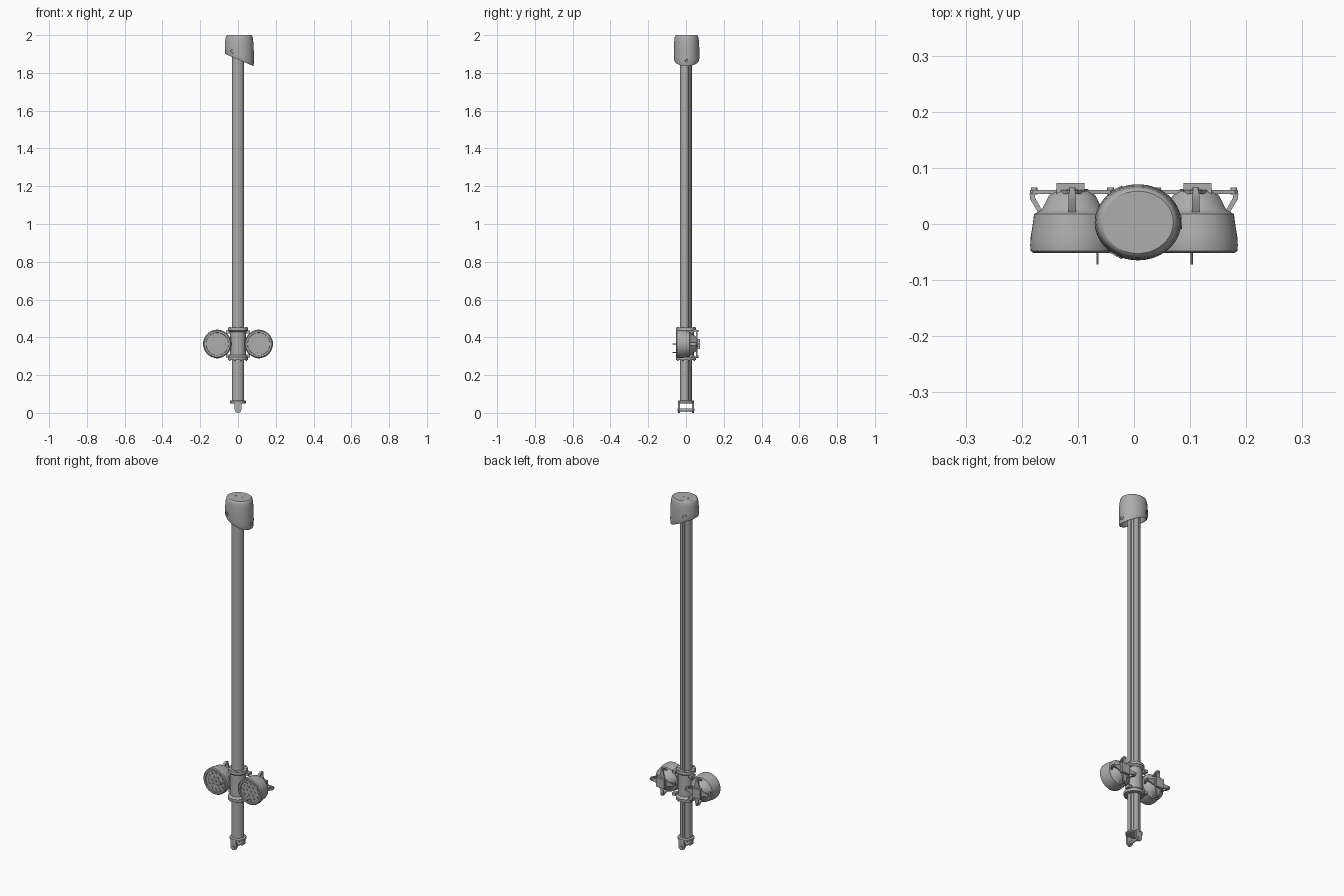
import bpy, bmesh, math
from mathutils import Matrix, Vector

cube = bpy.data.objects.get("Cube")
if cube:
    bpy.data.objects.remove(cube, do_unlink=True)

grey = bpy.data.materials.new("plain_grey")
grey.use_nodes = True
grey.diffuse_color = (0.42, 0.42, 0.42, 1)
grey.node_tree.nodes["Principled BSDF"].inputs["Base Color"].default_value = (0.42, 0.42, 0.42, 1)

T = Matrix.Translation
ALONG_Y = Matrix.Rotation(-math.pi / 2, 4, 'X')   # local z becomes +y
UPRIGHT = Matrix.Rotation(math.pi / 2, 4, 'X')    # local xy plane becomes xz
ID = Matrix.Identity(4)


def finish(name, bm, matrix):
    bmesh.ops.transform(bm, matrix=matrix, verts=bm.verts)
    bmesh.ops.recalc_face_normals(bm, faces=bm.faces)
    mesh = bpy.data.meshes.new(name)
    bm.to_mesh(mesh)
    bm.free()
    mesh.shade_smooth()
    mesh.set_sharp_from_angle(angle=math.radians(32))
    mesh.materials.append(grey)
    obj = bpy.data.objects.new(name, mesh)
    bpy.context.collection.objects.link(obj)
    return obj


def lathe(name, profile, matrix=ID, sides=32, squash=1.0):
    """Rings of (radius, height) joined along local z, closed at both ends."""
    bm = bmesh.new()
    rings = []
    for r, h in profile:
        angles = [2 * math.pi * i / sides for i in range(sides)]
        rings.append([bm.verts.new((r * math.cos(a), r * squash * math.sin(a), h)) for a in angles])
    for low, high in zip(rings, rings[1:]):
        for i in range(sides):
            j = (i + 1) % sides
            bm.faces.new((low[i], low[j], high[j], high[i]))
    bm.faces.new(rings[0][::-1])
    bm.faces.new(rings[-1])
    return finish(name, bm, matrix)


def prism(name, points, depth, matrix=ID):
    """Outline in local xy, extruded evenly along local z."""
    bm = bmesh.new()
    face = bm.faces.new([bm.verts.new((x, y, -depth / 2)) for x, y in points])
    top = bmesh.ops.extrude_face_region(bm, geom=[face])["geom"]
    moved = [v for v in top if isinstance(v, bmesh.types.BMVert)]
    bmesh.ops.translate(bm, vec=(0, 0, depth), verts=moved)
    return finish(name, bm, matrix)


def box(name, centre, size):
    x, y = size[0] / 2, size[1] / 2
    return prism(name, [(-x, -y), (x, -y), (x, y), (-x, y)], size[2], T(centre))


def disc(name, radius, depth, matrix, sides=16):
    return lathe(name, [(radius, 0), (radius, depth)], matrix, sides)


# Pole with two shallow lengthwise grooves
outline = []
for i in range(72):
    deg = i * 5
    r = 0.029 if 25 <= deg <= 45 or 95 <= deg <= 110 else 0.033
    a = math.radians(deg)
    outline.append((r * math.cos(a), r * math.sin(a)))
prism("pole", outline, 1.87, T((0, 0, 0.995)))

# Oval cap, its lower rim slanting down towards +x
def rim_height(x):
    return 1.835 + 0.43 * (0.084 - x)

cap = lathe("top_cap", [(0.058, 0.35), (0.066, 0.97), (0.070, 1), (0.074, 1), (0.0765, 0.95),
                        (0.077, 0.8), (0.0765, 0.5), (0.074, 0.22), (0.071, 0.08),
                        (0.068, 0.025), (0.063, 0)], T((0.007, 0.003, 0)), 64, 0.88)
for v in cap.data.vertices:
    v.co.z = 2 - v.co.z * (2 - rim_height(v.co.x))
for x in (-0.018, 0.017):
    disc("cap_top_plug", 0.006, 0.003, T((x, 0.006, 1.998)))
for deg, z in ((0, 1.865), (120, 1.915), (240, 1.915)):
    a = math.radians(deg)
    spot = Vector((0.007 + 0.0745 * math.cos(a), 0.003 + 0.0655 * math.sin(a), z))
    turn = Vector((math.cos(a) * 0.88, math.sin(a), 0)).to_track_quat('Z', 'Y').to_matrix().to_4x4()
    lathe("cap_screw", [(0.012, 0), (0.012, 0.004), (0.008, 0.004), (0.007, 0.002)], T(spot) @ turn, 20)

# Clamp collar around the pole with flanged ends
lathe("clamp_collar", [(0.040, 0.280), (0.052, 0.280), (0.053, 0.296), (0.042, 0.306),
                       (0.042, 0.428), (0.053, 0.437), (0.052, 0.452), (0.040, 0.452)], sides=40)
for i in range(8):
    a = math.radians(45 * i + 22.5)
    for z in (0.276, 0.450):
        disc("clamp_bolt", 0.004, 0.005, T((0.047 * math.cos(a), 0.047 * math.sin(a), z)), 8)
for side in (-1, 1):
    box("clamp_arm", (side * 0.055, -0.004, 0.365), (0.06, 0.032, 0.07))
    for z in (0.302, 0.428):
        box("clamp_ear", (side * 0.052, 0.02, z), (0.022, 0.028, 0.016))

# Two round pods facing the front, each held by a four-armed rear frame
POD = [(0.059, -0.046), (0.060, -0.052), (0.069, -0.052), (0.074, -0.048), (0.075, -0.038),
       (0.074, -0.022), (0.071, -0.004), (0.068, 0.018), (0.058, 0.023), (0.054, 0.026),
       (0.042, 0.050), (0.036, 0.056), (0.028, 0.062)]
LEG = [(0.068, 0.058), (0.076, 0.054), (0.075, 0.044), (0.057, 0.014), (0.050, 0.018), (0.066, 0.046)]
LUG = [(0.020, -0.024), (0.045, -0.010), (0.070, -0.009), (0.075, -0.005),
       (0.075, 0.005), (0.070, 0.009), (0.045, 0.010), (0.020, 0.024)]
for side in (-1, 1):
    name = "left" if side > 0 else "right"
    place = T((side * 0.110, 0, 0.365))
    lathe(name + "_pod", POD, place @ ALONG_Y, 48)
    box(name + "_pod_rear_box", (side * 0.113, 0.062, 0.365), (0.05, 0.022, 0.054))
    # Small lenses in rings on the front face
    for count, radius in ((1, 0), (6, 0.024), (12, 0.047)):
        for i in range(count):
            a = 2 * math.pi * i / count
            spot = T((radius * math.cos(a), -0.0495, radius * math.sin(a)))
            disc(name + "_pod_lens", 0.0075, 0.005, place @ spot @ ALONG_Y, 12)
    # Rear frame arms
    for k in range(4):
        turn = place @ Matrix.Rotation(k * math.pi / 2, 4, 'Y')
        prism(name + "_frame_leg", LEG, 0.014, turn)
        prism(name + "_frame_lug", LUG, 0.007, turn @ T((0, 0.057, 0)) @ UPRIGHT)
        disc(name + "_frame_boss", 0.006, 0.012, turn @ T((0.068, 0.053, 0)) @ ALONG_Y, 12)
for x, z in ((-0.065, 0.365), (0.103, 0.32)):
    disc("front_pin", 0.002, 0.026, T((x, -0.072, z)) @ ALONG_Y, 8)

# Foot: flange, two rounded prongs and a cross pin
lathe("foot_flange", [(0.036, 0.050), (0.043, 0.053), (0.043, 0.062), (0.036, 0.066)])
prong = [(0.018, 0.056)]
for i in range(9):
    a = -math.pi * i / 8
    prong.append((0.018 * math.cos(a), 0.018 + 0.018 * math.sin(a)))
prong.append((-0.018, 0.056))
for side in (-1, 1):
    prism("foot_prong", prong, 0.011, T((0, side * 0.036, 0)) @ UPRIGHT)
disc("foot_pin", 0.008, 0.09, T((0, -0.045, 0.016)) @ ALONG_Y)
